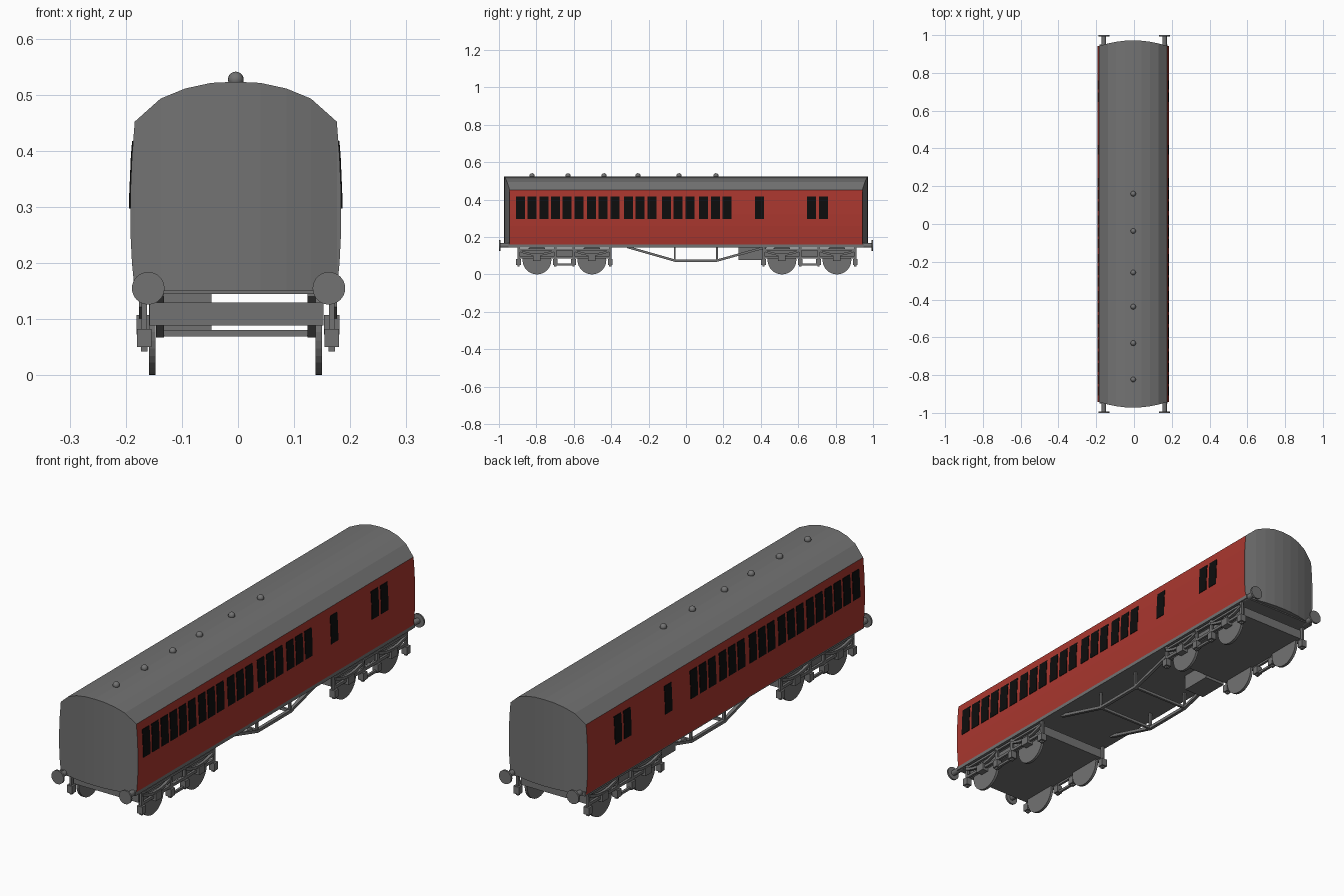
import bpy, bmesh, math
from mathutils import Vector, Matrix

if "Cube" in bpy.data.objects:
    bpy.data.objects.remove(bpy.data.objects["Cube"])

CX = -0.004  # body centre line


def material(name, rgb):
    m = bpy.data.materials.new(name)
    m.diffuse_color = (*rgb, 1)
    m.use_nodes = True
    m.node_tree.nodes["Principled BSDF"].inputs["Base Color"].default_value = m.diffuse_color
    return m


GREY = material("grey", (0.17, 0.17, 0.17))
RED = material("coach_red", (0.40, 0.038, 0.028))
BLACK = material("window_black", (0.004, 0.004, 0.004))


def finish(name, bm, *mats):
    bmesh.ops.recalc_face_normals(bm, faces=bm.faces[:])
    me = bpy.data.meshes.new(name)
    bm.to_mesh(me)
    bm.free()
    ob = bpy.data.objects.new(name, me)
    for m in mats:
        me.materials.append(m)
    bpy.context.collection.objects.link(ob)
    return ob


def box(bm, x0, x1, y0, y1, z0, z1):
    mat = (Matrix.Translation(((x0 + x1) / 2, (y0 + y1) / 2, (z0 + z1) / 2))
           @ Matrix.Diagonal((x1 - x0, y1 - y0, z1 - z0, 1)))
    bmesh.ops.create_cube(bm, size=1, matrix=mat)


def cylinder(bm, centre, radius, depth, axis, sides=32):
    rot = Vector((0, 0, 1)).rotation_difference(Vector(axis)).to_matrix().to_4x4()
    bmesh.ops.create_cone(bm, cap_ends=True, segments=sides, radius1=radius, radius2=radius,
                          depth=depth, matrix=Matrix.Translation(centre) @ rot)


def bar(bm, x, width, path, thick):
    """Bar of rectangular section following a (y, z) path."""
    rows = []
    for y, z in path:
        rows.append([bm.verts.new((x + sx * width / 2, y, z + sz * thick / 2))
                     for sx, sz in ((-1, -1), (1, -1), (1, 1), (-1, 1))])
    for a, b in zip(rows, rows[1:]):
        for i in range(4):
            j = (i + 1) % 4
            bm.faces.new((a[i], a[j], b[j], b[i]))
    bm.faces.new(rows[0])
    bm.faces.new(rows[-1])


# Coach body: curved section, bowed ends, red sides
half_roof = [(0, .523), (.044, .521), (.09, .511), (.134, .493), (.18, .452)]
side = [(.185, .39), (.188, .32), (.188, .26), (.185, .2)]
roof = [(-x, z) for x, z in half_roof[:0:-1]] + half_roof
floor = [(x, .15) for x, z in roof]
left = [(-x, z) for x, z in side]
loop = roof + side + floor[::-1] + left[::-1]


def end_y(x):
    return .972 - .029 * (min(abs(x), .18) / .18) ** 2


bm = bmesh.new()
rings = {}
for s in (-1, 1):
    rings[s] = [bm.verts.new((x + CX, s * end_y(x), z)) for x, z in loop]
    r = rings[s]
    n, k = len(roof), len(side)
    top, bottom = r[:n], r[n + k:2 * n + k][::-1]
    for i in range(n - 1):
        bm.faces.new((top[i], top[i + 1], bottom[i + 1], bottom[i]))
    bm.faces.new([top[-1]] + r[n:n + k] + [bottom[-1]])
    bm.faces.new([bottom[0]] + r[2 * n + k:] + [top[0]])
for i in range(len(loop)):
    j = (i + 1) % len(loop)
    bm.faces.new((rings[-1][i], rings[-1][j], rings[1][j], rings[1][i]))
bm.normal_update()
for f in bm.faces:
    f.material_index = 1 if abs(f.normal.x) > .9 else 0
finish("coach_body", bm, GREY, RED)

# Windows: thin plates following the curve of the side
starts = [g + i * .0625 for g in (-.909, -.722, -.529, -.332, -.128, .07) for i in range(3)]
starts += [.369, .647, .711]
bm = bmesh.new()
for s in (-1, 1):
    for y in starts:
        rows = [[bm.verts.new((s * x + CX, yy, z)) for yy in (y, y + .048)]
                for x, z in ((.188, .297), (.188, .32), (.185, .39), (.1828, .417))]
        for a, b in zip(rows, rows[1:]):
            bm.faces.new((a[0], a[1], b[1], b[0]))
windows = finish("windows", bm, BLACK)
mod = windows.modifiers.new("plate", 'SOLIDIFY')
mod.thickness = .004
mod.offset = 0

# Roof ventilators
bm = bmesh.new()
for y in (-.823, -.631, -.438, -.257, -.037, .16):
    bmesh.ops.create_uvsphere(bm, u_segments=16, v_segments=10, radius=.014,
                              matrix=Matrix.Translation((CX, y, .527)))
for f in bm.faces:
    f.smooth = True
finish("roof_ventilators", bm, GREY)

# Underframe plate
bm = bmesh.new()
box(bm, -.183, .177, -.95, .95, .145, .163)
finish("underframe", bm, GREY)

# Buffers
bm = bmesh.new()
for s in (-1, 1):
    for x in (-.16, .162):
        cylinder(bm, (x, s * .996, .155), .029, .008, (0, 1, 0))
        cylinder(bm, (x, s * .96, .155), .012, .07, (0, 1, 0), 16)
finish("buffers", bm, GREY)

# Bogies
for name, cy in (("front", -.65), ("rear", .66)):
    bm = bmesh.new()
    box(bm, -.158, .152, cy - .245, cy + .245, .089, .13)
    finish(name + "_bogie_slab", bm, GREY)

    bm = bmesh.new()
    for w in (-.147, .147):
        for x in (-.153, .144):
            cylinder(bm, (x, cy + w, .077), .077, .012, (1, 0, 0), 32)
    finish(name + "_bogie_wheels", bm, GREY)

    bm = bmesh.new()
    for s in (-1, 1):
        x = s * .167
        # top and lower rails of the side frame
        bar(bm, x, .01, [(cy - .245, .134), (cy + .245, .134)], .01)
        bar(bm, x, .01, [(cy - .245, .09), (cy + .245, .09)], .012)
        bar(bm, x, .01, [(cy - .045, .052), (cy + .045, .052)], .01)
        for w in (-.147, .147):
            # leaf spring and axle box
            path = [(cy + w + .098 * t / 4, .106 + .022 * (t / 4) ** 2) for t in range(-4, 5)]
            bar(bm, s * .17, .012, path, .012)
            box(bm, x - .014, x + .014, cy + w - .02, cy + w + .02, .073, .107)
            # hangers with feet
            for h in (-.098, .098):
                y = cy + w + h
                box(bm, x - .005, x + .005, y - .007, y + .007, .08, .147)
                box(bm, x - .013, x + .013, y - .013, y + .013, .05, .082)
                box(bm, x - .006, x + .006, y - .006, y + .006, .042, .05)
    finish(name + "_bogie_side_frames", bm, GREY)

# Truss rods with posts and cross bars
bm = bmesh.new()
for x in (-.139, .131):
    bar(bm, x, .014, [(-.316, .147), (-.06, .074), (.166, .074), (.43, .147)], .013)
    for y in (-.06, .166):
        box(bm, x - .005, x + .005, y - .005, y + .005, .074, .147)
for y in (-.06, .166):
    box(bm, -.139, .131, y - .005, y + .005, .069, .081)
finish("truss", bm, GREY)

# Equipment box under the floor
bm = bmesh.new()
box(bm, -.145, -.047, .28, .415, .077, .147)
finish("equipment_box", bm, GREY)
